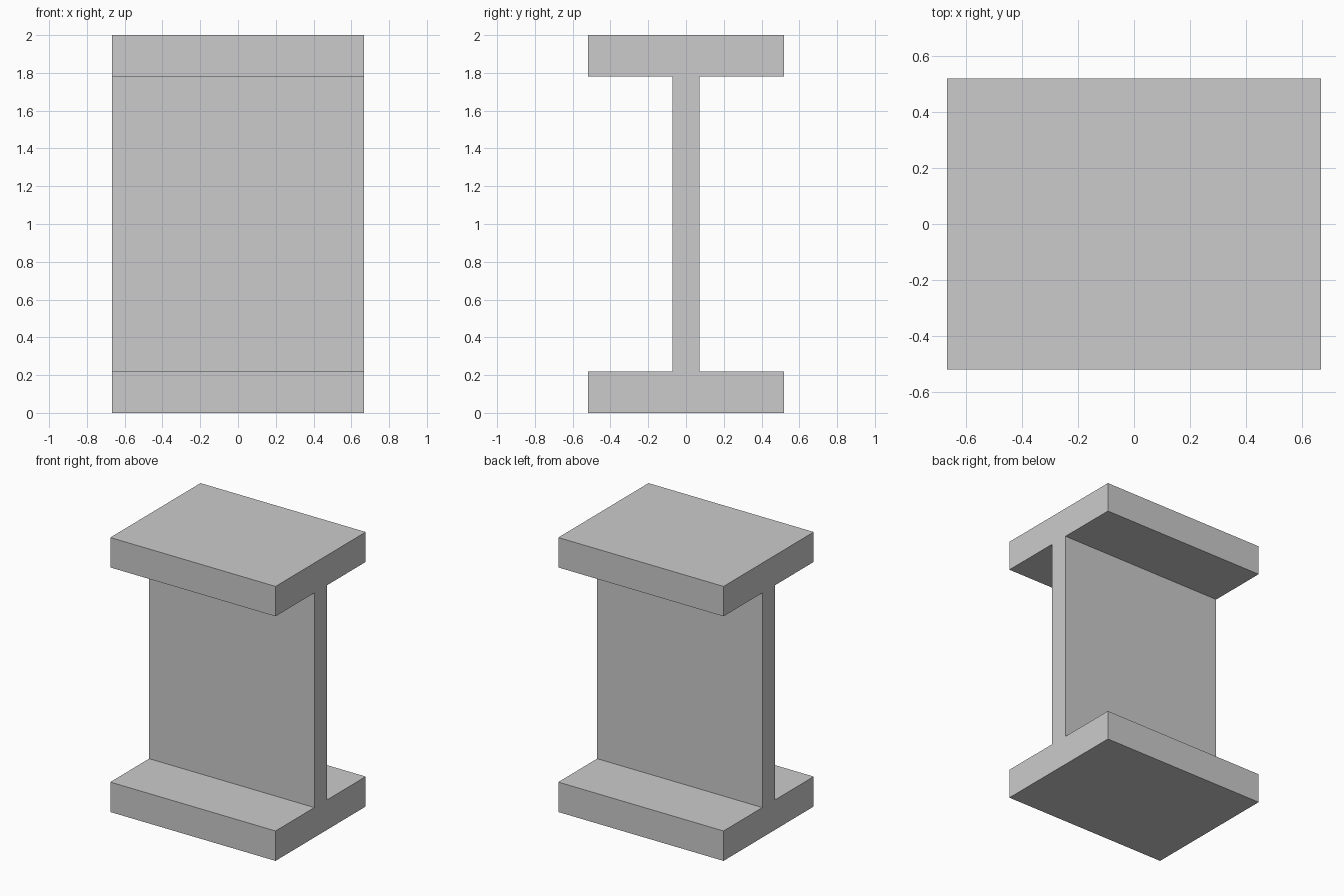
import bpy, bmesh

if "Cube" in bpy.data.objects:
    bpy.data.objects.remove(bpy.data.objects["Cube"])

HALF_LENGTH, HALF_WIDTH, HALF_WEB = 0.666, 0.519, 0.072
HEIGHT, FLANGE = 2.0, 0.218

# I-shaped cross-section: right half going up, mirrored for the left half
right = [(HALF_WIDTH, 0), (HALF_WIDTH, FLANGE), (HALF_WEB, FLANGE),
         (HALF_WEB, HEIGHT - FLANGE), (HALF_WIDTH, HEIGHT - FLANGE), (HALF_WIDTH, HEIGHT)]
profile = right + [(-y, z) for y, z in reversed(right)]

# Beam: extrude the section along x
bm = bmesh.new()
section = bm.faces.new([bm.verts.new((-HALF_LENGTH, y, z)) for y, z in profile])
extruded = bmesh.ops.extrude_face_region(bm, geom=[section], use_keep_orig=True)
moved = [g for g in extruded["geom"] if isinstance(g, bmesh.types.BMVert)]
bmesh.ops.translate(bm, verts=moved, vec=(2 * HALF_LENGTH, 0, 0))
bmesh.ops.recalc_face_normals(bm, faces=bm.faces[:])

mesh = bpy.data.meshes.new("i_beam")
bm.to_mesh(mesh)
bm.free()
bpy.context.collection.objects.link(bpy.data.objects.new("i_beam", mesh))
